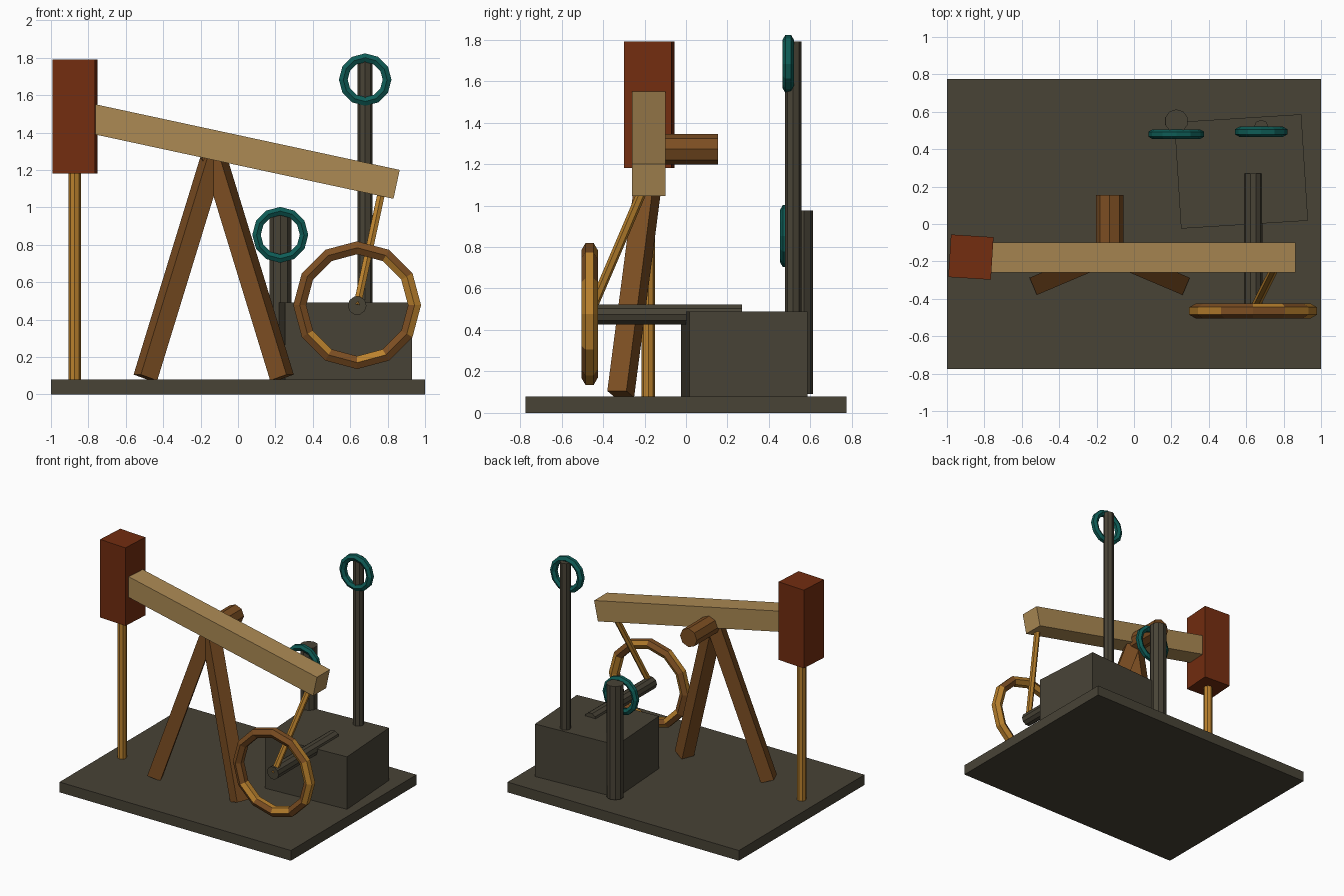
import bpy, bmesh, math, random
from mathutils import Matrix, Vector

if "Cube" in bpy.data.objects:
    bpy.data.objects.remove(bpy.data.objects["Cube"])

random.seed(4)


def material(name, r, g, b):
    def lin(c):
        c /= 255
        return c / 12.92 if c <= 0.04045 else ((c + 0.055) / 1.055) ** 2.4
    m = bpy.data.materials.new(name)
    m.diffuse_color = (lin(r), lin(g), lin(b), 1)
    m.use_nodes = True
    m.node_tree.nodes["Principled BSDF"].inputs["Base Color"].default_value = m.diffuse_color
    return m


IRON = material("dark iron", 72, 67, 54)
TAN = material("tan wood", 172, 138, 84)
BROWN = material("brown wood", 124, 78, 34)
GOLD = material("golden rust", 186, 129, 45)
RED = material("rust red", 115, 45, 16)
TEAL = material("teal", 14, 92, 86)


def finish(name, bm, *mats):
    bmesh.ops.recalc_face_normals(bm, faces=bm.faces)
    me = bpy.data.meshes.new(name)
    bm.to_mesh(me)
    bm.free()
    for m in mats:
        me.materials.append(m)
    ob = bpy.data.objects.new(name, me)
    bpy.context.collection.objects.link(ob)
    return ob


def along(a, b):
    """Matrix with z running from a to b, centred between them, plus the length."""
    a, b = Vector(a), Vector(b)
    d = b - a
    rot = (Matrix.Rotation(math.atan2(d.y, d.x), 4, 'Z')
           @ Matrix.Rotation(math.acos(d.z / d.length), 4, 'Y'))
    return Matrix.Translation((a + b) / 2) @ rot, d.length


def box(name, centre, size, mat, yaw=0):
    bm = bmesh.new()
    bmesh.ops.create_cube(bm, size=1, matrix=Matrix.Translation(centre)
                          @ Matrix.Rotation(yaw, 4, 'Z') @ Matrix.Diagonal((*size, 1)))
    return finish(name, bm, mat)


def bar(name, a, b, width, depth, mat):
    m, length = along(a, b)
    bm = bmesh.new()
    bmesh.ops.create_cube(bm, size=1, matrix=m @ Matrix.Diagonal((width, depth, length, 1)))
    return finish(name, bm, mat)


def rod(name, a, b, radius, sides, mat):
    m, length = along(a, b)
    bm = bmesh.new()
    bmesh.ops.create_cone(bm, cap_ends=True, segments=sides, radius1=radius,
                          radius2=radius, depth=length, matrix=m)
    return finish(name, bm, mat)


def ring(name, centre, major, minor, *mats, n=12, k=6):
    """Upright low-poly ring whose axis runs along y."""
    bm = bmesh.new()
    rows = []
    for i in range(n):
        t = math.tau * i / n
        row = []
        for j in range(k):
            p = math.tau * (j + 0.5) / k
            r = major + minor * math.cos(p)
            row.append(bm.verts.new(Vector(centre) + Vector(
                (r * math.cos(t), minor * math.sin(p), r * math.sin(t)))))
        rows.append(row)
    for i in range(n):
        for j in range(k):
            r0, r1, q = rows[i], rows[(i + 1) % n], (j + 1) % k
            f = bm.faces.new((r0[j], r0[q], r1[q], r1[j]))
            if len(mats) > 1:
                f.material_index = int(random.random() < 0.45)
    return finish(name, bm, *mats)


# Base slab and gearbox
box("base_slab", (0, 0, 0.04), (2, 1.55, 0.08), IRON)
box("gearbox", (0.573, 0.281, 0.285), (0.68, 0.57, 0.41), IRON, math.radians(3.6))

# Splayed support legs and pivot axle
for side, name in ((-1, "left_leg"), (1, "right_leg")):
    bar(name, (-0.13 + 0.365 * side, -0.315, 0.09), (-0.13, -0.16, 1.28), 0.1, 0.1, BROWN)
rod("pivot_axle", (-0.13, -0.16, 1.272), (-0.13, 0.155, 1.272), 0.073, 8, BROWN)

# Walking beam, head block and hanging rod
bar("walking_beam", (-0.85, -0.18, 1.489), (0.848, -0.18, 1.123), 0.158, 0.16, TAN)
box("head_block", (-0.872, -0.177, 1.485), (0.228, 0.228, 0.61), RED, math.radians(-3.6))
rod("hanging_rod", (-0.873, -0.182, 0.08), (-0.873, -0.182, 1.25), 0.033, 8, GOLD)

# Crank shaft, flywheel and connecting rod
rod("crank_shaft", (0.637, -0.48, 0.475), (0.637, 0.27, 0.475), 0.05, 10, IRON)
ring("flywheel", (0.637, -0.465, 0.477), 0.307, 0.04, BROWN, GOLD)
rod("connecting_rod", (0.637, -0.465, 0.475), (0.78, -0.18, 1.14), 0.023, 6, GOLD)

# Exhaust posts with teal rings
rod("tall_post", (0.68, 0.517, 0.48), (0.68, 0.517, 1.79), 0.04, 8, IRON)
ring("tall_post_ring", (0.68, 0.493, 1.683), 0.117, 0.027, TEAL)
rod("short_post", (0.227, 0.55, 0.09), (0.227, 0.55, 0.975), 0.063, 10, IRON)
ring("short_post_ring", (0.226, 0.48, 0.853), 0.127, 0.026, TEAL)
